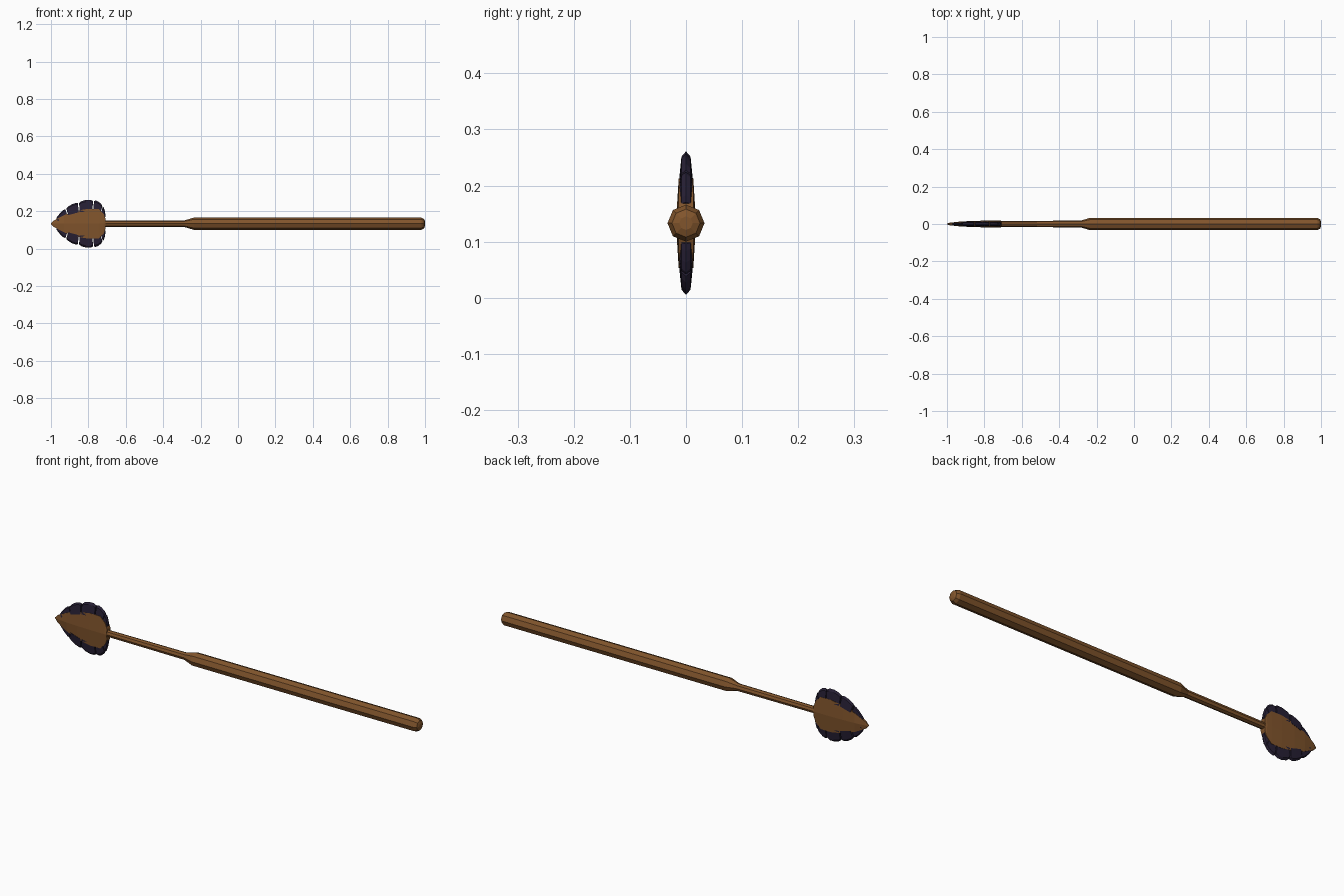
import bpy, bmesh, math

if "Cube" in bpy.data.objects:
    bpy.data.objects.remove(bpy.data.objects["Cube"])

CZ = 0.133  # height of the weapon's long axis


def material(name, rgb):
    m = bpy.data.materials.new(name)
    m.diffuse_color = (*rgb, 1)
    m.use_nodes = True
    m.node_tree.nodes["Principled BSDF"].inputs["Base Color"].default_value = m.diffuse_color
    return m


wood = material("brown wood", (0.22, 0.09, 0.025))
stone = material("dark stone", (0.02, 0.014, 0.035))


def loft(name, rings, mat):
    """Skin a row of closed rings and cap both ends."""
    bm = bmesh.new()
    vs = [[bm.verts.new(p) for p in r] for r in rings]
    n = len(vs[0])
    for a, b in zip(vs, vs[1:]):
        for i in range(n):
            j = (i + 1) % n
            bm.faces.new((a[i], a[j], b[j], b[i]))
    bm.faces.new(vs[0])
    bm.faces.new(vs[-1])
    bmesh.ops.recalc_face_normals(bm, faces=bm.faces)
    me = bpy.data.meshes.new(name)
    bm.to_mesh(me)
    bm.free()
    me.materials.append(mat)
    ob = bpy.data.objects.new(name, me)
    bpy.context.collection.objects.link(ob)
    return ob


# Octagonal shaft: thin neck, thick grip, chamfered butt
profile = [(-0.76, 0.016), (-0.285, 0.018), (-0.235, 0.033),
           (0.98, 0.033), (0.995, 0.025), (1.0, 0.012)]
loft("shaft", [[(x, r * math.cos(k * math.pi / 4), CZ + r * math.sin(k * math.pi / 4))
                for k in range(8)] for x, r in profile], wood)

# Wooden blade: ridged leaf, (x, half height, ridge half thickness, edge half thickness)
leaf = [(-1.0, 0.002, 0.002, 0.001), (-0.985, 0.017, 0.007, 0.004),
        (-0.93, 0.046, 0.013, 0.009), (-0.87, 0.068, 0.016, 0.012),
        (-0.80, 0.080, 0.018, 0.013), (-0.745, 0.079, 0.018, 0.013),
        (-0.718, 0.052, 0.018, 0.013), (-0.708, 0.026, 0.017, 0.013)]
loft("blade_core", [[(x, -e, CZ + h), (x, -t, CZ), (x, -e, CZ - h),
                     (x, e, CZ - h), (x, t, CZ), (x, e, CZ + h)]
                    for x, h, t, e in leaf], wood)

# Stone teeth set along both edges, between matching inner and outer points
inner = [(-0.965, 0.012), (-0.91, 0.045), (-0.85, 0.062),
         (-0.775, 0.066), (-0.735, 0.052), (-0.725, 0.022)]
outer = [(-0.975, 0.028), (-0.922, 0.083), (-0.853, 0.116),
         (-0.772, 0.128), (-0.722, 0.098), (-0.706, 0.036)]


def mix(a, b, t):
    return [p + (q - p) * t for p, q in zip(a, b)]


for side, label in ((1, "upper"), (-1, "lower")):
    for i in range(5):
        thick = 0.008 if i == 0 else 0.0135
        rings = []
        for t, reach in ((0.04, 0.9), (0.2, 1.04), (0.5, 1.1), (0.8, 1.04), (0.96, 0.9)):
            a = mix(inner[i], inner[i + 1], t)
            b = mix(a, mix(outer[i], outer[i + 1], t), reach)
            m = mix(a, b, 0.85)
            rings.append([(a[0], -thick, CZ + side * a[1]),
                          (m[0], -thick * 0.6, CZ + side * m[1]),
                          (b[0], 0, CZ + side * b[1]),
                          (m[0], thick * 0.6, CZ + side * m[1]),
                          (a[0], thick, CZ + side * a[1])])
        loft(f"{label}_tooth_{i + 1}", rings, stone)
